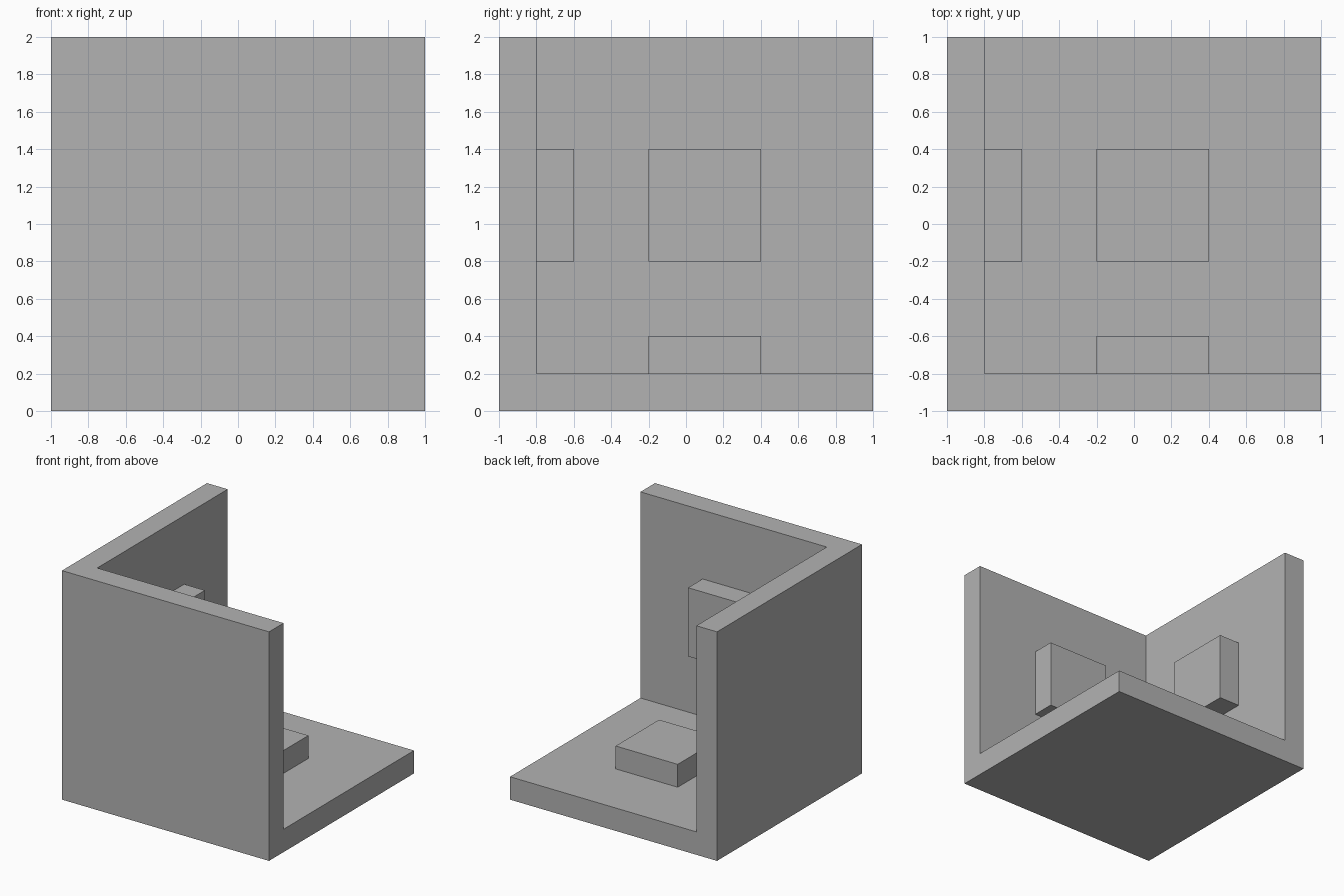
import bpy
from mathutils import Vector

default = bpy.data.objects.get("Cube")
if default:
    bpy.data.objects.remove(default, do_unlink=True)

grey = bpy.data.materials.new("plain grey")
grey.use_nodes = True
colour = (0.45, 0.45, 0.45, 1)
grey.diffuse_color = colour
grey.node_tree.nodes["Principled BSDF"].inputs["Base Color"].default_value = colour


def box(name, low, high):
    """Add a flat-shaded box spanning two opposite corners."""
    low, high = Vector(low), Vector(high)
    bpy.ops.mesh.primitive_cube_add(size=1, location=(low + high) / 2)
    obj = bpy.context.object
    obj.name = name
    obj.scale = high - low
    bpy.ops.object.transform_apply(location=True, rotation=False, scale=True)
    obj.data.materials.append(grey)
    return obj


# Corner shell: a floor and two walls left after hollowing a cube
shell = box("corner_shell", (-1, -1, 0), (1, 1, 2))
cutter = box("hollow_cutter", (-0.8, -0.8, 0.2), (1.5, 1.5, 2.5))
cutter.hide_render = True
hollow = shell.modifiers.new("hollow", "BOOLEAN")
hollow.operation = "DIFFERENCE"
hollow.solver = "EXACT"
hollow.object = cutter
bpy.context.view_layer.objects.active = shell
bpy.ops.object.modifier_apply(modifier=hollow.name)
bpy.data.objects.remove(cutter, do_unlink=True)

# One square pad on each inner face, standing out along that face's axis
for axis, name in enumerate(("side_wall_pad", "front_wall_pad", "floor_pad")):
    low, high = [-0.2, -0.2, 0.8], [0.4, 0.4, 1.4]
    low[axis] = 0.2 if axis == 2 else -0.8
    high[axis] = low[axis] + 0.2
    box(name, low, high)
